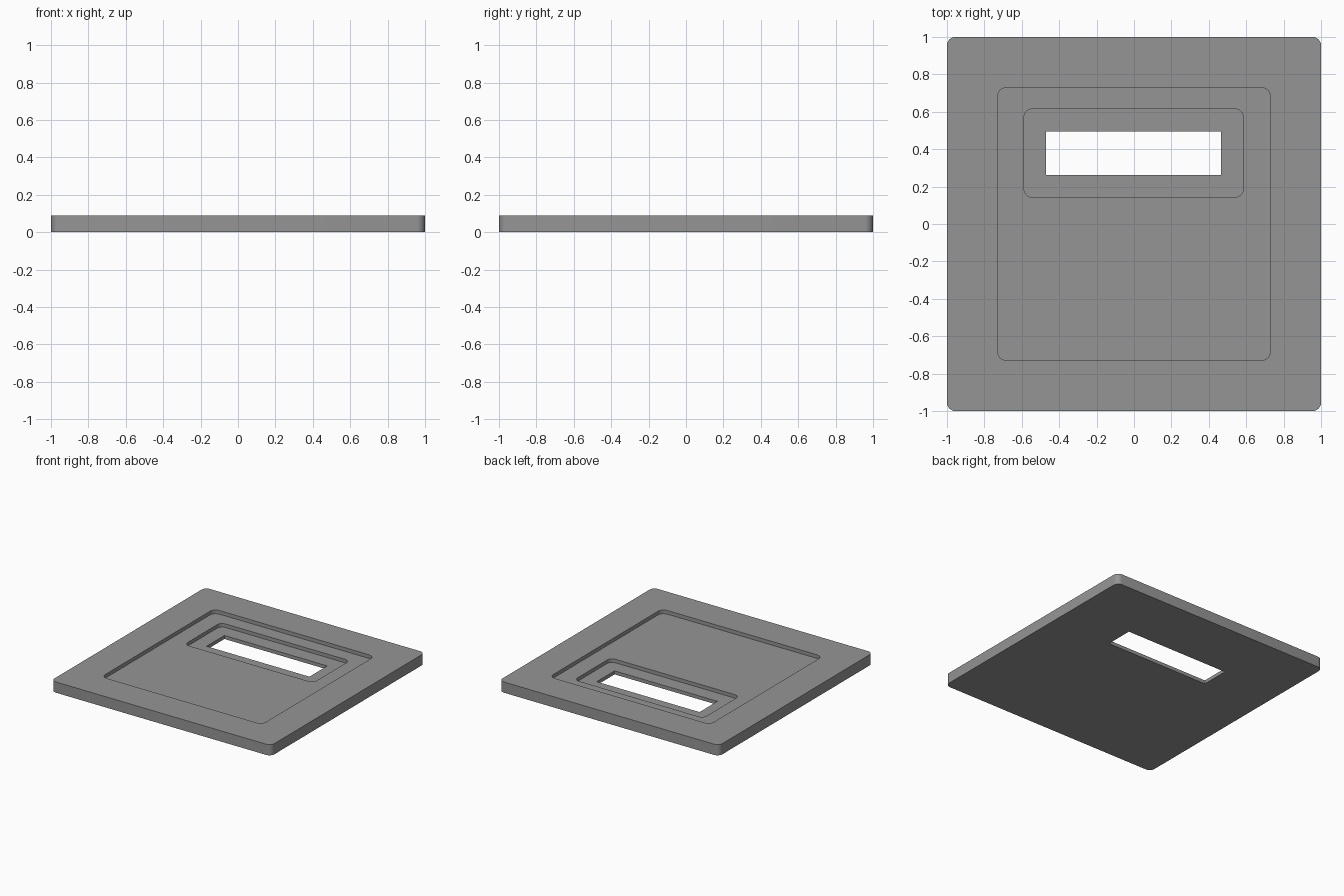
import bpy, bmesh, math

if "Cube" in bpy.data.objects:
    bpy.data.objects.remove(bpy.data.objects["Cube"])

TOP, STEP, FLOOR = 0.088, 0.058, 0.029
SEG = 6  # segments per rounded corner


def rounded_loop(bm, x0, x1, y0, y1, radius, z):
    """Ring of vertices around a rounded rectangle."""
    corners = [(x1 - radius, y1 - radius), (x0 + radius, y1 - radius),
               (x0 + radius, y0 + radius), (x1 - radius, y0 + radius)]
    ring = []
    for i, (cx, cy) in enumerate(corners):
        for s in range(SEG + 1):
            a = math.pi / 2 * (i + s / SEG)
            ring.append(bm.verts.new((cx + radius * math.cos(a),
                                      cy + radius * math.sin(a), z)))
    return ring


# Outlines: x0, x1, y0, y1, corner radius
outer = (-1, 1, -1, 1, 0.045)
tray = (-0.73, 0.73, -0.73, 0.73, 0.05)
ledge = (-0.588, 0.585, 0.143, 0.615, 0.045)
slot = (-0.47, 0.465, 0.263, 0.495, 0.0)

# Closed chain: outer wall, rim, tray, ledge, through slot, underside
chain = [(outer, 0), (outer, TOP), (tray, TOP), (tray, STEP),
         (ledge, STEP), (ledge, FLOOR), (slot, FLOOR), (slot, 0)]
bm = bmesh.new()
rings = [rounded_loop(bm, *shape, z) for shape, z in chain]
count = len(rings[0])
for k, a in enumerate(rings):
    b = rings[(k + 1) % len(rings)]
    for i in range(count):
        j = (i + 1) % count
        bm.faces.new((a[i], a[j], b[j], b[i]))
# Collapse the square slot corners
bmesh.ops.remove_doubles(bm, verts=bm.verts, dist=1e-5)
bmesh.ops.recalc_face_normals(bm, faces=bm.faces)

mesh = bpy.data.meshes.new("recessed_plate")
bm.to_mesh(mesh)
bm.free()
plate = bpy.data.objects.new("recessed_plate", mesh)
bpy.context.collection.objects.link(plate)

grey = bpy.data.materials.new("mid grey")
grey.diffuse_color = (0.3, 0.3, 0.3, 1)
grey.use_nodes = True
grey.node_tree.nodes["Principled BSDF"].inputs["Base Color"].default_value = grey.diffuse_color
mesh.materials.append(grey)

bpy.context.view_layer.objects.active = plate
plate.select_set(True)
bpy.ops.object.shade_smooth_by_angle(angle=math.radians(30))
